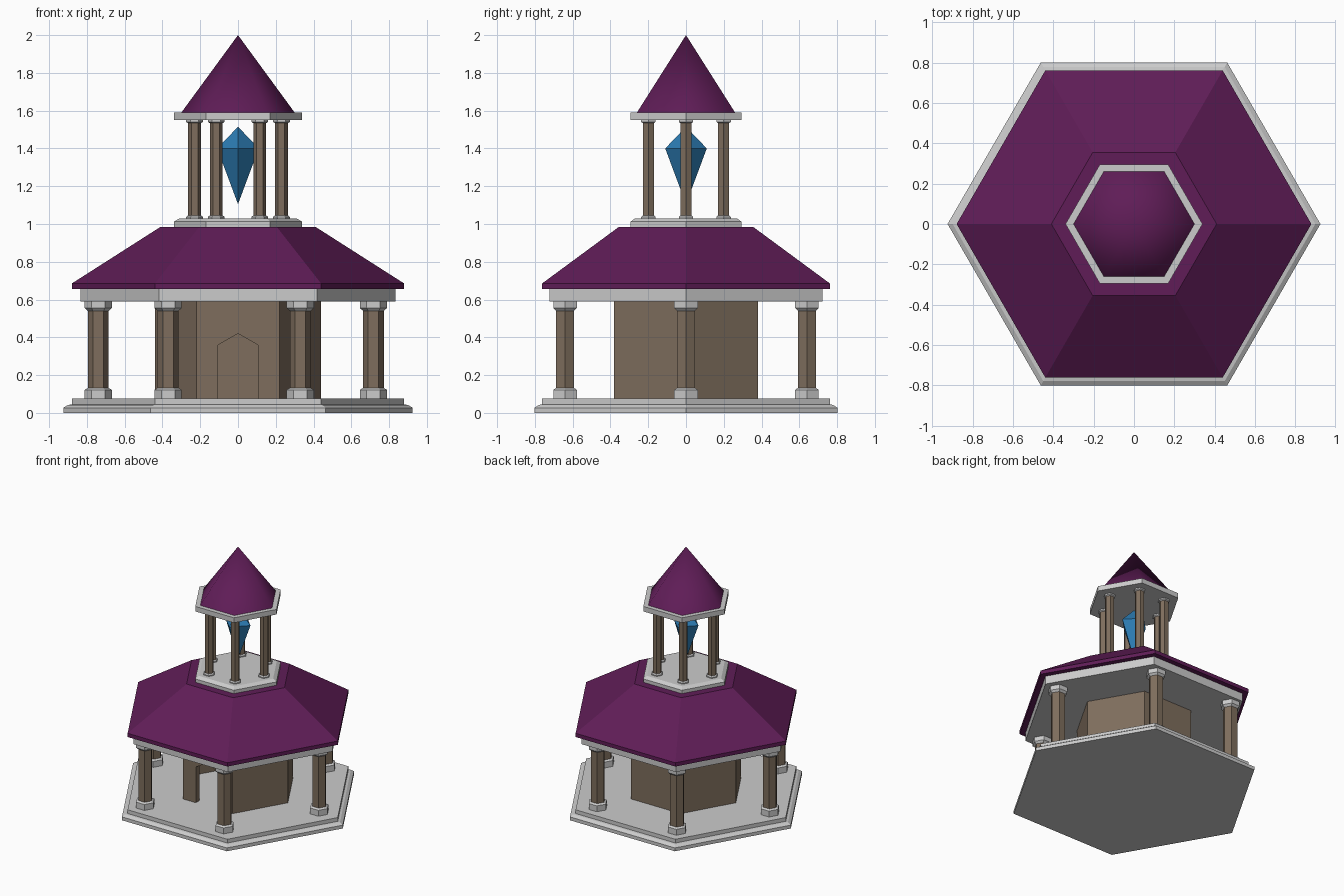
import bpy, bmesh, math

if "Cube" in bpy.data.objects:
    bpy.data.objects.remove(bpy.data.objects["Cube"])


def material(name, rgb):
    m = bpy.data.materials.new(name)
    m.diffuse_color = (*rgb, 1)
    m.use_nodes = True
    m.node_tree.nodes["Principled BSDF"].inputs["Base Color"].default_value = m.diffuse_color
    return m


PURPLE = material("purple_roof", (0.115, 0.012, 0.095))
BROWN = material("brown_wall", (0.21, 0.155, 0.11))
BLUE = material("blue_crystal", (0.025, 0.2, 0.45))


def add_object(name, bm, mat=None):
    bmesh.ops.recalc_face_normals(bm, faces=bm.faces)
    mesh = bpy.data.meshes.new(name)
    bm.to_mesh(mesh)
    bm.free()
    ob = bpy.data.objects.new(name, mesh)
    bpy.context.collection.objects.link(ob)
    if mat:
        mesh.materials.append(mat)
    return ob


def stack(name, profile, mat=None, sides=6, at=(0, 0), loop=False):
    """Sweep an (r, z) profile round a polygon; r = 0 makes a point."""
    bm = bmesh.new()
    rings = []
    for r, z in profile:
        n = sides if r > 0 else 1
        rings.append([bm.verts.new((at[0] + r * math.cos(math.tau * i / sides),
                                    at[1] + r * math.sin(math.tau * i / sides), z))
                      for i in range(n)])
    pairs = list(zip(rings, rings[1:]))
    if loop:
        pairs.append((rings[-1], rings[0]))
    for a, b in pairs:
        for i in range(sides):
            j = (i + 1) % sides
            quad = [a[i % len(a)], a[j % len(a)], b[j % len(b)], b[i % len(b)]]
            bm.faces.new(list(dict.fromkeys(quad)))
    if not loop:
        for ring in (rings[0], rings[-1]):
            if len(ring) > 1:
                bm.faces.new(ring)
    return add_object(name, bm, mat)


# Stepped floor
stack("floor_base", [(.925, 0), (.925, .027), (.90, .042), (.88, .045), (.88, .075)])

# Doorway cutter: pointed opening through the front wall
bm = bmesh.new()
face = bm.faces.new([bm.verts.new((x, -.6, z)) for x, z in
                     [(-.105, .04), (.105, .04), (.105, .36), (0, .42), (-.105, .36)]])
out = bmesh.ops.extrude_face_region(bm, geom=[face])
bmesh.ops.translate(bm, vec=(0, .4, 0),
                    verts=[v for v in out["geom"] if isinstance(v, bmesh.types.BMVert)])
cutter = add_object("doorway_cutter", bm)
cutter.hide_render = True
cutter.hide_set(True)

# Hollow hexagonal room with an open doorway
room = stack("room_wall", [(.44, .075), (.44, .59), (.385, .59), (.385, .075)],
             BROWN, loop=True)
cut = room.modifiers.new("doorway", "BOOLEAN")
cut.operation = "DIFFERENCE"
cut.solver = "EXACT"
cut.object = cutter

# Porch columns with stone bases and capitals
porch = [(x, y) for y in (-.64, .64) for x in (-.37, .33)] + [(-.74, 0), (.717, 0)]
for i, p in enumerate(porch):
    stack(f"porch_column_{i}", [(.055, .12), (.055, .555)], BROWN, at=p)
    stack(f"porch_column_base_{i}", [(.072, .075), (.072, .122), (.055, .132)], at=p)
    stack(f"porch_column_capital_{i}", [(.055, .54), (.072, .555), (.072, .59)], at=p)

# Beam slab and main roof
stack("porch_beam", [(.835, .59), (.835, .655)])
stack("main_roof", [(.88, .655), (.88, .685), (.41, .985)], PURPLE)

# Lantern floor, columns and cornice
stack("lantern_floor", [(.34, .985), (.34, 1.012), (.31, 1.03)])
for i in range(6):
    a = math.tau * i / 6
    p = (.23 * math.cos(a), .23 * math.sin(a))
    stack(f"lantern_column_{i}", [(.034, 1.04), (.034, 1.54)], BROWN, at=p)
    stack(f"lantern_column_base_{i}", [(.044, 1.03), (.044, 1.038), (.034, 1.046)], at=p)
    stack(f"lantern_column_capital_{i}", [(.034, 1.534), (.044, 1.54), (.044, 1.55)], at=p)
stack("lantern_cornice", [(.34, 1.55), (.34, 1.59)])

# Spire, smooth on its slopes
spire = stack("spire", [(.30, 1.59), (0, 2.0)], PURPLE)
for poly in spire.data.polygons:
    poly.use_smooth = len(poly.vertices) == 3

# Floating crystal
stack("crystal", [(0, 1.105), (.11, 1.40), (0, 1.515)], BLUE, sides=4)
